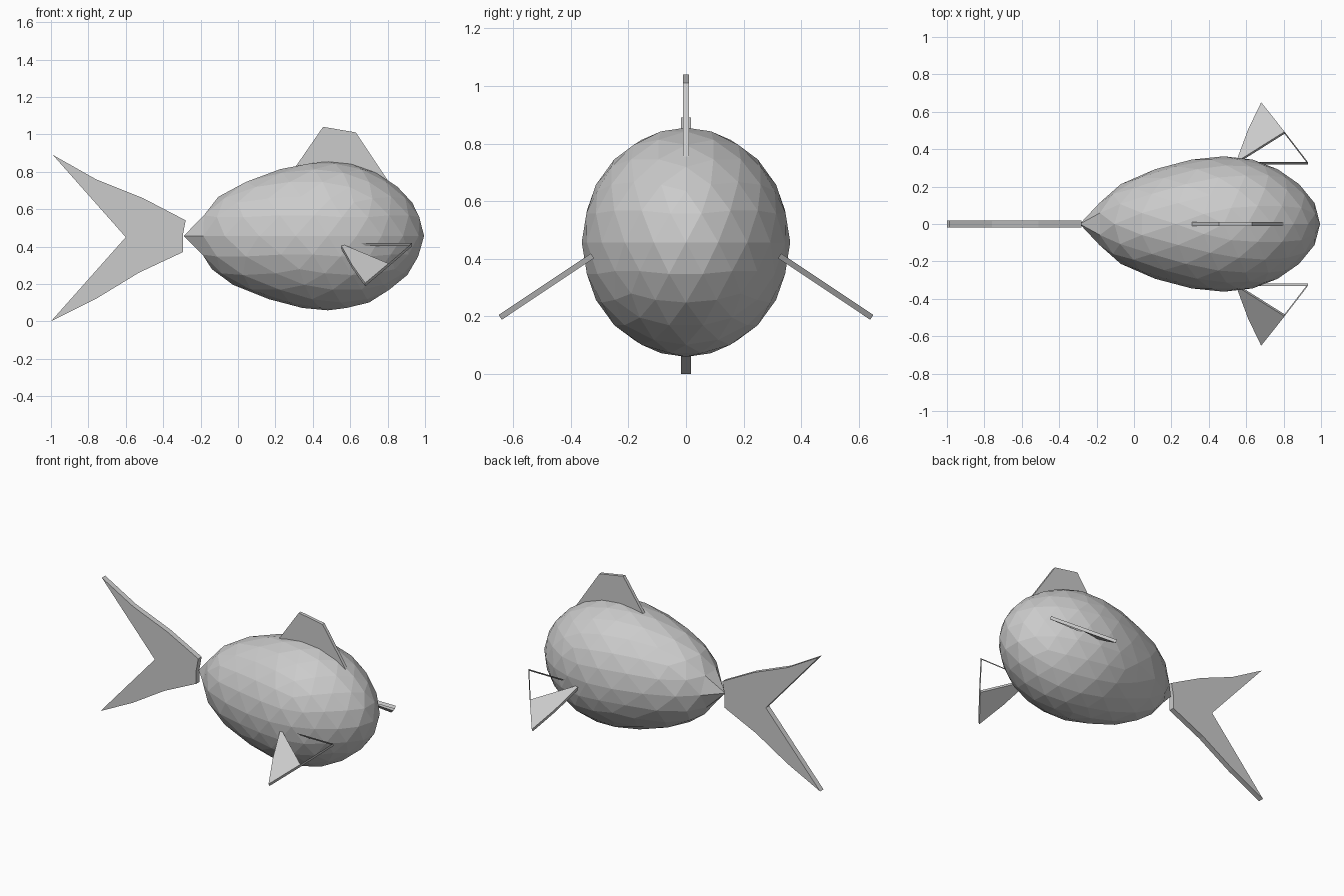
import bpy, bmesh
from mathutils import Vector

if "Cube" in bpy.data.objects:
    bpy.data.objects.remove(bpy.data.objects["Cube"])


def make_object(name, bm):
    bmesh.ops.recalc_face_normals(bm, faces=bm.faces)
    mesh = bpy.data.meshes.new(name)
    bm.to_mesh(mesh)
    bm.free()
    obj = bpy.data.objects.new(name, mesh)
    bpy.context.collection.objects.link(obj)
    return obj


def prism(bm, points, offset):
    """Closed plate: outline thickened by +/- offset."""
    a = [bm.verts.new(Vector(p) + offset) for p in points]
    b = [bm.verts.new(Vector(p) - offset) for p in points]
    bm.faces.new(a)
    bm.faces.new(b[::-1])
    for i in range(len(points)):
        j = (i + 1) % len(points)
        bm.faces.new((a[j], a[i], b[i], b[j]))
    return a, b


def flat_fin(name, outline, half):
    bm = bmesh.new()
    prism(bm, [(x, 0, z) for x, z in outline], Vector((0, half, 0)))
    return make_object(name, bm)


# Body: icosphere stretched along x into an egg with a pointed tail end
STRETCH = [(-1, -0.29), (-0.957, -0.19), (-0.72, 0.0), (-0.486, 0.2), (-0.2, 0.375),
           (0, 0.48), (0.35, 0.655), (0.655, 0.80), (0.85, 0.905), (1, 0.995)]


def stretch(u):
    for (u0, x0), (u1, x1) in zip(STRETCH, STRETCH[1:]):
        if u <= u1:
            return x0 + (x1 - x0) * (u - u0) / (u1 - u0)
    return STRETCH[-1][1]


bm = bmesh.new()
bmesh.ops.create_icosphere(bm, subdivisions=3, radius=1)
for v in bm.verts:
    v.co = Vector((stretch(v.co.x), v.co.y * 0.362, 0.457 + v.co.z * 0.398))
make_object("body", bm)

# Forked tail and dorsal fin
flat_fin("tail_fin", [(-0.28, 0.54), (-0.51, 0.66), (-0.76, 0.76), (-0.99, 0.89),
                      (-0.60, 0.45), (-1.0, 0.0), (-0.76, 0.12), (-0.53, 0.26),
                      (-0.295, 0.37), (-0.295, 0.46)], 0.018)
flat_fin("dorsal_fin", [(0.31, 0.83), (0.455, 1.04), (0.63, 1.01), (0.80, 0.755)], 0.011)

# Side fins: solid rear plate with an open triangular frame in front
bm = bmesh.new()


def fin_point(x, y):
    return Vector((x, y, 0.41 - (y - 0.325) * 0.667))


normal = Vector((0, 0.555, 0.832)) * 0.01
a, b = prism(bm, [fin_point(*p) for p in
                  [(0.545, 0.325), (0.61, 0.50), (0.68, 0.645), (0.805, 0.488)]], normal)
tip = fin_point(0.93, 0.325)
tip_a, tip_b = bm.verts.new(tip + normal), bm.verts.new(tip - normal)
bm.faces.new((a[3], tip_a, tip_b, b[3]))
bm.faces.new((tip_a, a[0], b[0], tip_b))
fins = make_object("side_fins", bm)
mirror = fins.modifiers.new("mirror", 'MIRROR')
mirror.use_axis = (False, True, False)
mirror.use_mirror_merge = False
